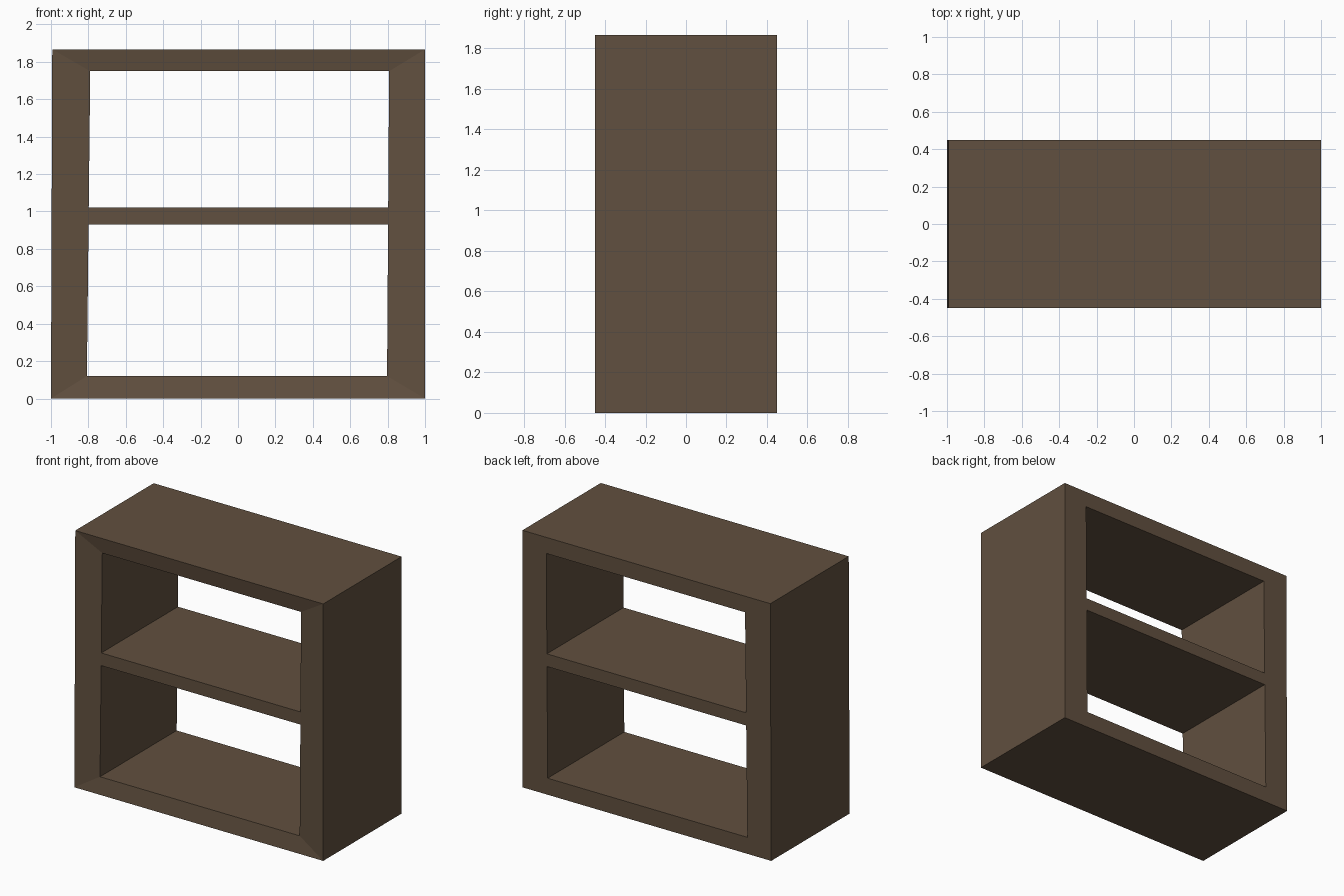
import bpy
import bmesh

if "Cube" in bpy.data.objects:
    bpy.data.objects.remove(bpy.data.objects["Cube"])

FRONT, INSET, BACK = -0.45, -0.43, 0.45

wood = bpy.data.materials.new("dark_wood")
wood.diffuse_color = (0.12, 0.08, 0.05, 1)
wood.use_nodes = True
wood.node_tree.nodes["Principled BSDF"].inputs["Base Color"].default_value = wood.diffuse_color


def build(name, loops, closed):
    """Bridge quad loops in order; join last to first if closed, else cap the ends."""
    bm = bmesh.new()
    rings = [[bm.verts.new((x, y, z)) for x, z in pts] for pts, y in loops]
    pairs = list(zip(rings, rings[1:]))
    if closed:
        pairs.append((rings[-1], rings[0]))
    else:
        bm.faces.new(rings[0])
        bm.faces.new(rings[-1])
    for a, b in pairs:
        for i in range(4):
            j = (i + 1) % 4
            bm.faces.new((a[i], a[j], b[j], b[i]))
    bmesh.ops.recalc_face_normals(bm, faces=bm.faces)
    mesh = bpy.data.meshes.new(name)
    bm.to_mesh(mesh)
    bm.free()
    mesh.materials.append(wood)
    obj = bpy.data.objects.new(name, mesh)
    bpy.context.collection.objects.link(obj)
    return obj


# Outer frame: hollow box whose front rim slopes inward to the opening
outer = [(-1, 0), (1, 0), (1, 1.867), (-0.993, 1.867)]
inner = [(-0.808, 0.12), (0.797, 0.12), (0.808, 1.75), (-0.79, 1.75)]
build("outer_frame", [(outer, FRONT), (inner, INSET), (inner, BACK), (outer, BACK)], True)


# Middle shelf: ends follow the slightly leaning inner walls
def wall(a, b, z):
    t = (z - a[1]) / (b[1] - a[1])
    return (a[0] + t * (b[0] - a[0]), z)


low, high = 0.93, 1.022
left, right = (inner[0], inner[3]), (inner[1], inner[2])
shelf = [wall(*left, low), wall(*right, low), wall(*right, high), wall(*left, high)]
build("middle_shelf", [(shelf, INSET), (shelf, BACK)], False)
